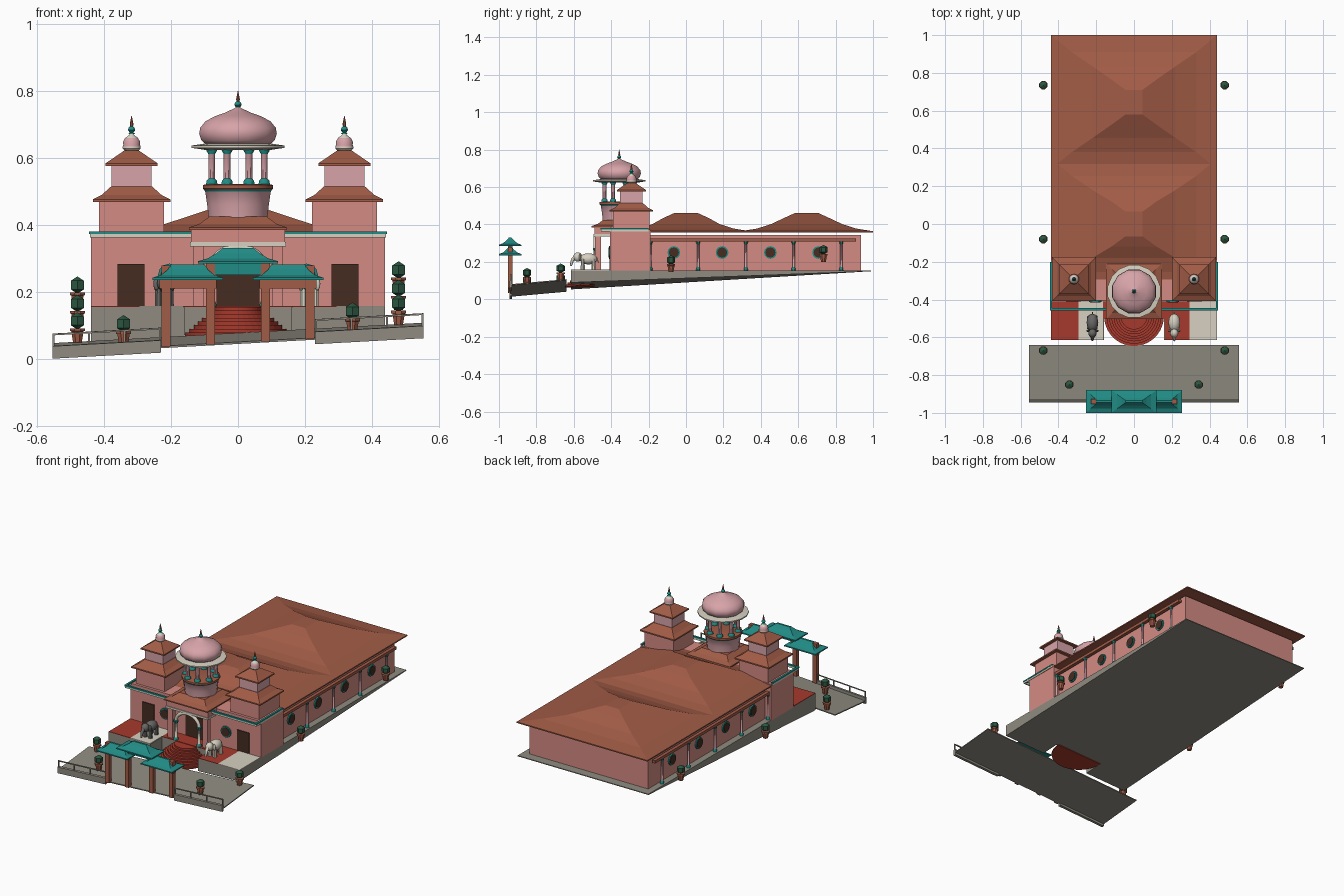
import bpy, bmesh, math
from mathutils import Matrix, Vector

if "Cube" in bpy.data.objects:
    bpy.data.objects.remove(bpy.data.objects["Cube"])

# ---- colours (sRGB estimates converted to linear) ----
def material(name, *rgb):
    m = bpy.data.materials.new(name)
    m.diffuse_color = [(c / 255) ** 2.2 for c in rgb] + [1]
    m.use_nodes = True
    m.node_tree.nodes["Principled BSDF"].inputs["Base Color"].default_value = m.diffuse_color
    return m

PINK = material("wall_pink", 212, 138, 130)
ROSE = material("dome_rose", 214, 162, 167)
BROWN = material("roof_brown", 160, 92, 72)
TEAL = material("teal", 38, 138, 132)
CREAM = material("cream", 214, 208, 192)
STONE = material("stone_grey", 142, 138, 128)
RED = material("tile_red", 165, 60, 48)
DARK = material("door_brown", 70, 48, 38)
GREEN = material("leaf_green", 48, 88, 68)
GREY = material("dark_grey", 105, 104, 102)

# ---- helpers ----
def mesh(name, verts, faces, mats, index=None, smooth=None):
    me = bpy.data.meshes.new(name)
    me.from_pydata(verts, [], faces)
    for m in mats:
        me.materials.append(m)
    if index:
        me.polygons.foreach_set("material_index", index)
    bm = bmesh.new()
    bm.from_mesh(me)
    bmesh.ops.recalc_face_normals(bm, faces=bm.faces)
    bm.to_mesh(me)
    bm.free()
    if smooth:
        me.shade_smooth()
        me.set_sharp_from_angle(angle=math.radians(smooth))
    ob = bpy.data.objects.new(name, me)
    bpy.context.collection.objects.link(ob)
    return ob

def box(name, x, y, z, mat):
    """x, y are (min, max); z is (bottom, top), each a number or a function of x, y."""
    f = [v if callable(v) else (lambda a, b, v=v: v) for v in z]
    xy = [(x[0], y[0]), (x[1], y[0]), (x[1], y[1]), (x[0], y[1])]
    v = [(a, b, g(a, b)) for g in f for a, b in xy]
    return mesh(name, v, [(3, 2, 1, 0), (4, 5, 6, 7)] + [(i, (i + 1) % 4, (i + 1) % 4 + 4, i + 4) for i in range(4)], [mat])

def rings(name, loops, mats, smooth=None):
    """Skin a stack of closed loops; mats gives one material per band."""
    n = len(loops[0])
    used = list(dict.fromkeys(mats))
    faces, idx = [], []
    for k in range(len(loops) - 1):
        for i in range(n):
            j = (i + 1) % n
            faces.append((k * n + i, k * n + j, (k + 1) * n + j, (k + 1) * n + i))
            idx.append(used.index(mats[k]))
    faces += [tuple(range(n))[::-1], tuple(range((len(loops) - 1) * n, len(loops) * n))]
    idx += [idx[0], idx[-1]]
    return mesh(name, [p for l in loops for p in l], faces, used, idx, smooth)

def lathe(name, x, y, prof, n, smooth=40):
    """prof: (radius, z, material of the band above)."""
    loops = [[(x + r * math.cos(math.tau * (i + .5) / n), y + r * math.sin(math.tau * (i + .5) / n), z)
              for i in range(n)] for r, z, _ in prof]
    return rings(name, loops, [p[2] for p in prof[:-1]], smooth)

def hip(name, x, y, levels, mat):
    """Concave hipped roof from (half x, half y, z) levels."""
    loops = [[(x + sx * hx, y + sy * hy, z) for sx, sy in ((-1, -1), (1, -1), (1, 1), (-1, 1))] for hx, hy, z in levels]
    return rings(name, loops, [mat] * (len(levels) - 1))

def tube(name, pts, radii, mat, n=8):
    loops = []
    for i, p in enumerate(pts):
        d = Vector(pts[min(i + 1, len(pts) - 1)]) - Vector(pts[max(i - 1, 0)])
        q = d.to_track_quat('Z', 'Y')
        loops.append([tuple(Vector(p) + q @ Vector((radii[i] * math.cos(math.tau * k / n), radii[i] * math.sin(math.tau * k / n), 0))) for k in range(n)])
    return rings(name, loops, [mat] * (len(pts) - 1), 50)

def ball(name, loc, scale, mat, seg=12, rng=8, smooth=True):
    bm = bmesh.new()
    bmesh.ops.create_uvsphere(bm, u_segments=seg, v_segments=rng, radius=1,
                              matrix=Matrix.Translation(loc) @ Matrix.Diagonal((*scale, 1)))
    me = bpy.data.meshes.new(name)
    bm.to_mesh(me)
    bm.free()
    me.materials.append(mat)
    if smooth:
        me.shade_smooth()
    bpy.context.collection.objects.link(bpy.data.objects.new(name, me))

def disc(name, loc, axis, r, depth, mat, n=12):
    p, d = Vector(loc), Vector(axis) * depth
    tube(name, [tuple(p - d / 2), tuple(p + d / 2)], [r, r], mat, n)

def column(name, x, y, z0, z1, r, shaft=PINK):
    lathe(name, x, y, [(r * 1.7, z0, TEAL), (r * 1.5, z0 + .012, TEAL), (r, z0 + .018, shaft), (r, z1 - .018, TEAL),
                       (r * 1.6, z1 - .008, TEAL), (r * 1.6, z1, TEAL)], 8)

# ---- sloping pavement, curbs and railings ----
def pave(x, y): return .05 + .055 * x + .09 * (y + .94)
def off(d): return lambda x, y: pave(x, y) + d
box("pavement", (-.555, .555), (-.94, -.64), (off(-.006), pave), STONE)
for x0, x1 in ((-.555, -.23), (.23, .555)):
    box("curb", (x0, x1), (-.945, -.93), (off(-.019), off(.018)), STONE)
    box("rail", (x0, x1), (-.94, -.934), (off(.05), off(.055)), STONE)
    for i in range(4):
        x = x0 + .003 + (x1 - x0 - .006) * i / 3
        box("rail_post", (x - .003, x + .003), (-.94, -.934), (off(.01), off(.052)), STONE)

# ---- plinth with a sloping underside ----
def under(x, y):
    t = (y + .62) / 1.61
    return (.071 + .042 * x) * (1 - t) + .15 * t
box("plinth", (-.44, .44), (-.5, .99), (under, .155), STONE)
for s, outer, inner in ((-1, RED, CREAM), (1, CREAM, RED)):
    span = lambda a, b: tuple(sorted((s * a, s * b)))
    box("plinth_wing", span(.16, .44), (-.615, -.5), (under, .155), STONE)
    box("terrace_outer", span(.295, .44), (-.615, -.41), (.154, .158), outer)
    box("terrace_inner", span(.163, .295), (-.615, -.41), (.154, .158), inner)
box("porch_floor", (-.163, .163), (-.5, -.41), (.154, .158), RED)

# ---- half-round stairs ----
for k in range(8):
    r, top = .158 - .0125 * k, .078 + .011 * k
    arc = [(r * math.cos(math.pi * i / 20), -.488 - r * math.sin(math.pi * i / 20)) for i in range(21)]
    rings("step", [[(x, y, .064 + .04 * x + .06 * (y + .65)) for x, y in arc], [(x, y, top) for x, y in arc]], [RED])

# ---- hall and entrance block ----
box("hall", (-.40, .40), (-.2, .935), (.15, .345), PINK)
box("entrance_block", (-.44, .44), (-.405, -.19), (.15, .372), PINK)
for y, (h, r) in ((0, (.345, .065)), (.645, (.355, .065))):
    hip("hall_roof", 0, y, [(.44, h, .357), (.44, h, .364), (.33, h - .09, .378), (.22, h - .165, .402),
                            (.12, .12, .435), (.045, r, .46)], BROWN)
for s in (-1, 1):
    span = lambda a, b: tuple(sorted((s * a, s * b)))
    box("eave_beam", span(.41, .43), (-.2, .91), (.308, .325), BROWN)
    for i in range(5):
        column("side_column", s * .42, -.19 + .255 * i, .155, .31, .007, ROSE)
    for i in range(4):
        p = (s * .401, -.065 + .258 * i, .25)
        disc("window_rim", p, (1, 0, 0), .034, .012, TEAL)
        disc("window_pane", p, (1, 0, 0), .027, .018, DARK)
    p = (s * .205, -.406, .25)
    disc("front_window_rim", p, (0, 1, 0), .034, .012, TEAL)
    disc("front_window_pane", p, (0, 1, 0), .027, .018, DARK)
    box("side_door", span(.28, .36), (-.410, -.403), (.157, .283), DARK)
    box("cornice_side", span(.435, .443), (-.455, -.2), (.362, .372), CREAM)
    box("cornice_side_cap", span(.433, .445), (-.457, -.2), (.372, .38), TEAL)
box("centre_door", (-.065, .065), (-.410, -.403), (.157, .285), DARK)
box("cornice_front", (-.44, .44), (-.455, -.447), (.362, .372), CREAM)
box("cornice_front_cap", (-.443, .443), (-.458, -.446), (.372, .38), TEAL)

# ---- porch with arch ----
box("porch_attic", (-.14, .14), (-.49, -.4), (.348, .388), PINK)
box("porch_beam", (-.143, .143), (-.494, -.4), (.336, .348), CREAM)
for s in (-1, 1):
    box("porch_pillar", (s * .118 - .017, s * .118 + .017), (-.487, -.455), (.155, .338), PINK)
    column("arch_column", s * .078, -.485, .155, .275, .009, CREAM)
tube("porch_arch", [(.078 * math.cos(math.pi * i / 12), -.485, .272 + .062 * math.sin(math.pi * i / 12)) for i in range(13)],
     [.01] * 13, CREAM)
CY = -.357
hip("porch_roof", 0, CY, [(.147, .147, .385), (.147, .147, .392), (.115, .115, .403), (.085, .085, .425)], BROWN)

# ---- domed pavilion ----
lathe("drum", 0, CY, [(.09, .40, ROSE), (.09, .425, ROSE), (.094, .46, ROSE), (.1, .5, TEAL), (.105, .506, BROWN),
                      (.107, .508, BROWN), (.107, .519, BROWN), (.095, .522, BROWN)], 16)
for i in range(8):
    a = math.tau * (i + .5) / 8
    column("pavilion_column", .085 * math.cos(a), CY + .085 * math.sin(a), .52, .63, .011, ROSE)
lathe("dome_brim", 0, CY, [(.1, .624, CREAM), (.142, .63, CREAM), (.142, .637, CREAM), (.1, .643, CREAM)], 16)
lathe("dome", 0, CY, [(.098, .64, ROSE), (.113, .652, ROSE), (.12, .672, ROSE), (.117, .69, ROSE), (.1, .71, ROSE),
                      (.07, .725, ROSE), (.038, .736, ROSE), (.012, .748, ROSE), (.006, .752, ROSE)], 12)
def finial(x, y, z):
    lathe("finial", x, y, [(.012, z, TEAL), (.006, z + .005, TEAL), (.012, z + .012, TEAL), (.009, z + .02, TEAL),
                           (.005, z + .023, BROWN), (.006, z + .03, BROWN), (.0008, z + .054, BROWN)], 8)
finial(0, CY, .746)

# ---- twin towers ----
for s in (-1, 1):
    x, y = s * .318, -.292
    for nm, h, z0, z1, col in (("tower_lower", .097, .365, .475, PINK), ("tower_upper", .06, .5, .585, ROSE)):
        box(nm, (x - h, x + h), (y - h, y + h), (z0, z1), col)
    for h, t, z in ((.116, .062, .468), (.078, .022, .576)):
        hip("tower_roof", x, y, [(h, h, z), (h, h, z + .008), (h * .72 + t * .1, h * .72 + t * .1, z + .021),
                                 (t, t, z + .046)], BROWN)
    lathe("tower_dome", x, y, [(.02, .62, CREAM), (.028, .628, CREAM), (.028, .634, ROSE), (.026, .64, ROSE), (.027, .648, ROSE),
                               (.02, .66, CREAM), (.008, .668, CREAM), (.005, .673, CREAM)], 10)
    finial(x, y, .671)

# ---- gateway ----
for s in (-1, 1):
    for nm, px, top in (("gate_outer_post", .215, .278), ("gate_inner_post", .082, .29)):
        x = s * px
        box(nm, (x - .013, x + .013), (-.953, -.927), (off(-.002), top), BROWN)
    box("gate_lintel", tuple(sorted((s * .065, s * .235))), (-.95, -.93), (.21, .238), BROWN)
    hip("gate_side_roof", s * .15, -.94, [(.105, .06, .235), (.105, .06, .242), (.08, .038, .25), (.06, .02, .266), (.05, .006, .282)], TEAL)
box("gate_middle_panel", (-.08, .08), (-.95, -.93), (.25, .292), TEAL)
hip("gate_centre_roof", 0, -.94, [(.12, .06, .284), (.12, .06, .291), (.09, .038, .3), (.065, .02, .315), (.045, .006, .331)], TEAL)

# ---- elephants ----
for x, mat in ((-.22, GREY), (.213, CREAM)):
    ball("elephant_body", (x, -.522, .216), (.031, .048, .03), mat)
    ball("elephant_head", (x, -.578, .226), (.022, .024, .025), mat)
    tube("elephant_trunk", [(x, -.592, .224), (x, -.607, .212), (x, -.612, .193), (x, -.616, .178)], [.011, .009, .007, .005], mat)
    tube("elephant_tail", [(x, -.476, .222), (x, -.468, .195)], [.003, .003], mat, 6)
    for s in (-1, 1):
        ball("elephant_ear", (x + s * .024, -.566, .224), (.009, .006, .02), mat)
        for y in (-.552, -.495):
            lathe("elephant_leg", x + s * .017, y, [(.012, .157, mat), (.011, .215, mat)], 8)

# ---- potted shrubs ----
for x, y, right, left in ((.48, .735, .23, .185), (.48, -.08, .145, .1), (.48, -.67, None, None), (.342, -.85, None, None)):
    for s, z in ((1, right), (-1, left)):
        z = pave(s * x, y) if z is None else z - .03 * (y > .5)
        lathe("pot", s * x, y, [(.014, z, BROWN), (.02, z + .034, BROWN), (.024, z + .035, BROWN), (.024, z + .043, BROWN)], 8)
        ball("shrub", (s * x, y, z + .065), (.026, .026, .026), GREEN, 6, 3, False)
